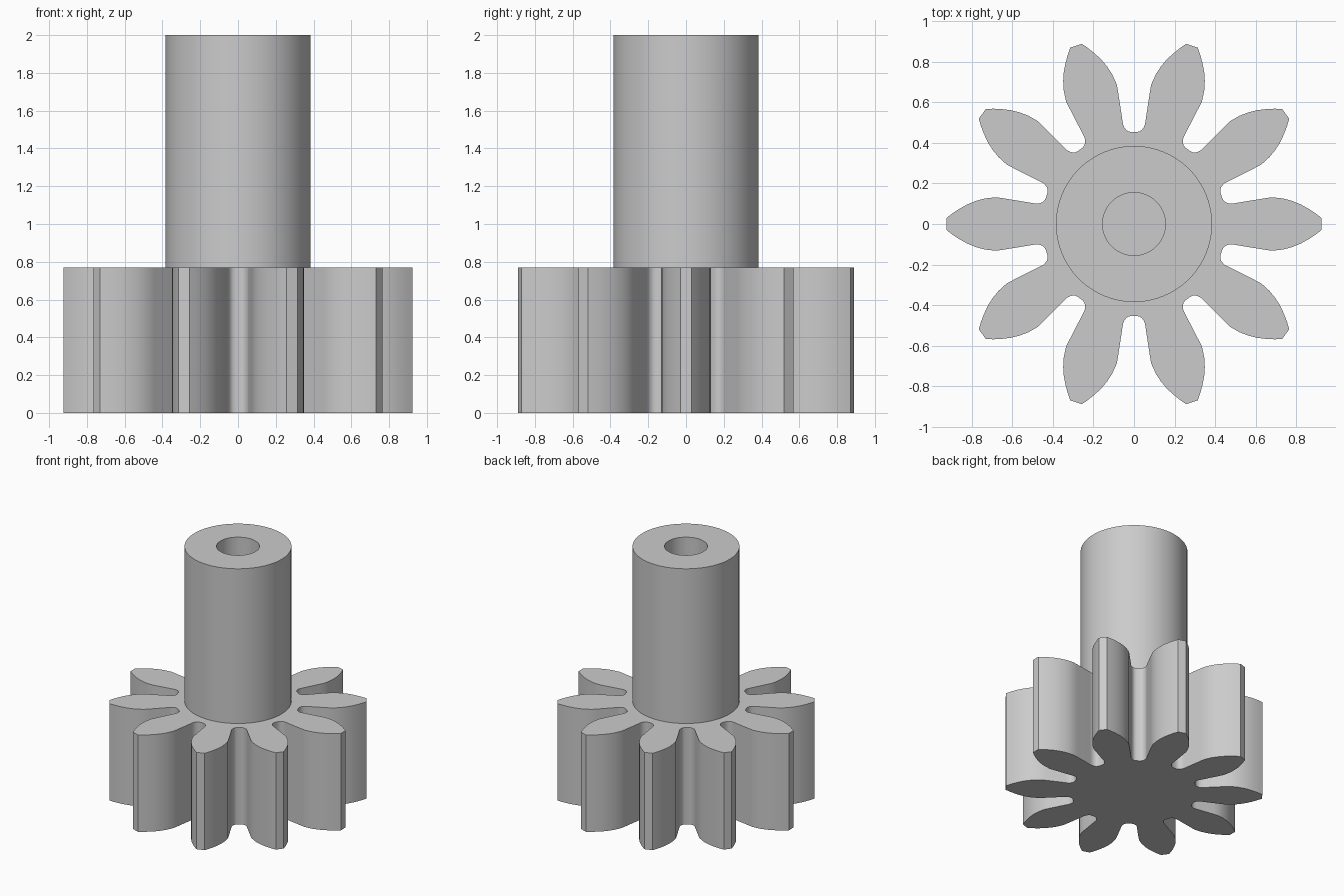
import bpy
import bmesh
from math import cos, sin, pi, radians
from mathutils import Matrix, Vector

cube = bpy.data.objects.get("Cube")
if cube:
    bpy.data.objects.remove(cube, do_unlink=True)

TEETH = 10
GEAR_HEIGHT = 0.77
TOTAL_HEIGHT = 2.0
SHAFT_RADIUS = 0.385
BORE_RADIUS = 0.155
SEGMENTS = 96

grey = bpy.data.materials.new("plain grey")
grey.use_nodes = True
colour = (0.6, 0.6, 0.6, 1.0)
grey.diffuse_color = colour
grey.node_tree.nodes["Principled BSDF"].inputs["Base Color"].default_value = colour


def finish(bm, name):
    """Turn a bmesh into a smooth-shaded object with sharp edges kept."""
    bmesh.ops.recalc_face_normals(bm, faces=bm.faces)
    mesh = bpy.data.meshes.new(name)
    bm.to_mesh(mesh)
    bm.free()
    mesh.materials.append(grey)
    obj = bpy.data.objects.new(name, mesh)
    bpy.context.collection.objects.link(obj)
    bpy.ops.object.select_all(action="DESELECT")
    obj.select_set(True)
    bpy.context.view_layer.objects.active = obj
    bpy.ops.object.shade_smooth_by_angle(angle=radians(30))
    return obj


# Half a tooth along +x, from the tip to the rounded root
flank = [(0.925, 0.03), (0.895, 0.053), (0.86, 0.076), (0.82, 0.098),
         (0.78, 0.114), (0.735, 0.126), (0.68, 0.132), (0.64, 0.126),
         (0.56, 0.113), (0.50, 0.103), (0.482, 0.1), (0.467, 0.102),
         (0.453, 0.107), (0.443, 0.115), (0.436, 0.127)]
tooth = [Vector((x, -y, 0)) for x, y in reversed(flank)]
tooth += [Vector((x, y, 0)) for x, y in flank]

# Gear: repeat the tooth round the axis and extrude the outline
bm = bmesh.new()
outline = []
for i in range(TEETH):
    turn = Matrix.Rotation(2 * pi * i / TEETH, 3, "Z")
    outline += [bm.verts.new(turn @ p) for p in tooth]
base = bm.faces.new(outline)
result = bmesh.ops.extrude_face_region(bm, geom=[base], use_keep_orig=True)
top = [v for v in result["geom"] if isinstance(v, bmesh.types.BMVert)]
bmesh.ops.translate(bm, verts=top, vec=(0, 0, GEAR_HEIGHT))
finish(bm, "gear")

# Shaft: hollow tube whose bore ends on the gear face
bm = bmesh.new()
profile = [(SHAFT_RADIUS, GEAR_HEIGHT), (SHAFT_RADIUS, TOTAL_HEIGHT),
           (BORE_RADIUS, TOTAL_HEIGHT), (BORE_RADIUS, GEAR_HEIGHT)]
rings = []
for r, z in profile:
    angles = [2 * pi * i / SEGMENTS for i in range(SEGMENTS)]
    rings.append([bm.verts.new((r * cos(a), r * sin(a), z)) for a in angles])
for lower, upper in zip(rings, rings[1:]):
    for i in range(SEGMENTS):
        j = (i + 1) % SEGMENTS
        bm.faces.new((lower[i], lower[j], upper[j], upper[i]))
finish(bm, "shaft")
